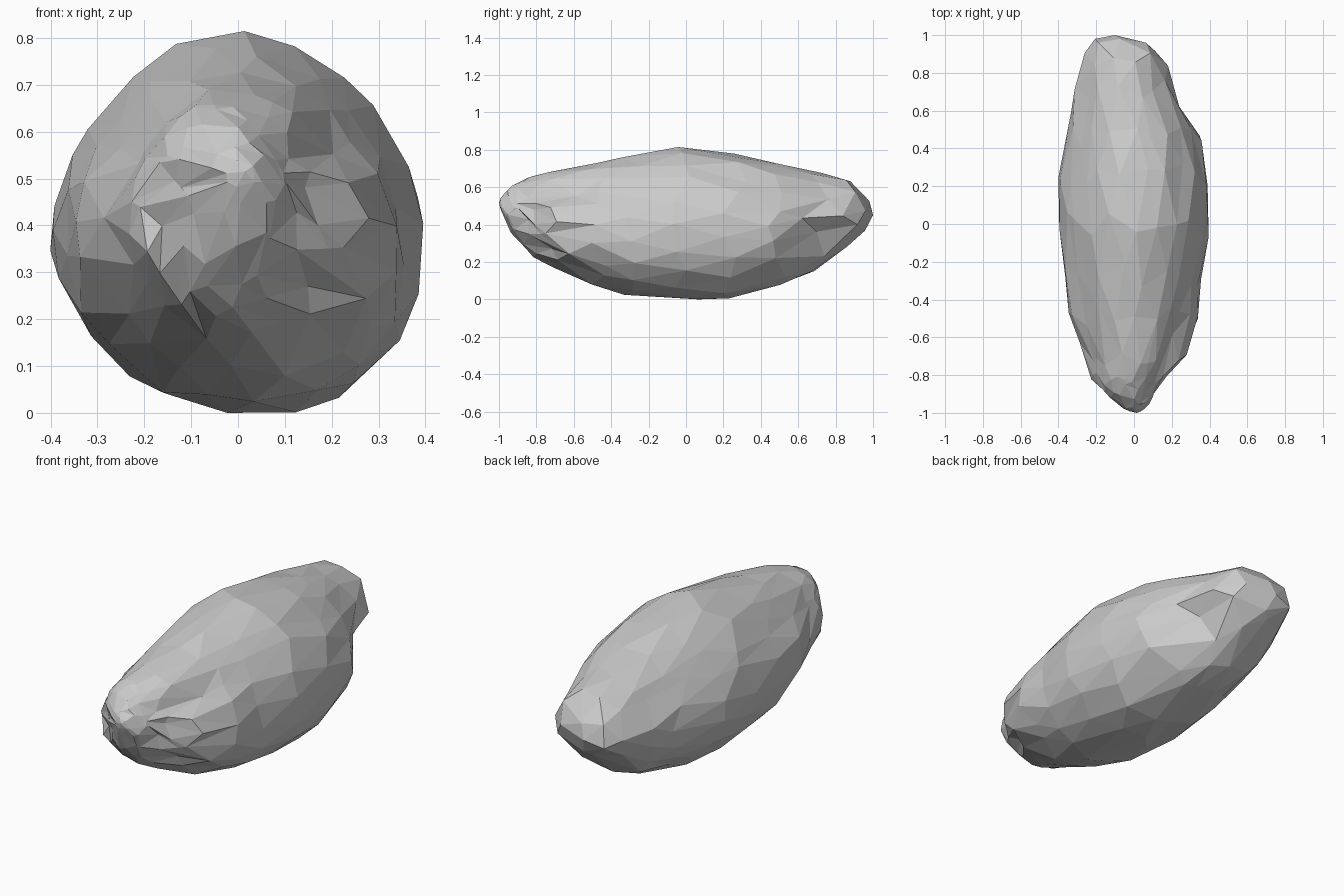
import bpy, bmesh, math, random
from mathutils import Vector, noise

random.seed(7)
cube = bpy.data.objects.get("Cube")
if cube:
    bpy.data.objects.remove(cube, do_unlink=True)

# Outline curves along the length: (y, offset)
LEFT = [(-1, 0), (-.96, -.12), (-.87, -.215), (-.65, -.27), (-.48, -.335), (-.2, -.38),
        (.1, -.4), (.36, -.38), (.6, -.325), (.8, -.3), (.95, -.25), (1, -.2)]
RIGHT = [(-1, .03), (-.96, .08), (-.85, .14), (-.75, .235), (-.68, .285), (-.53, .345), (-.33, .34),
         (-.2, .39), (.2, .395), (.47, .345), (.56, .285), (.7, .215), (.88, .185), (1, 0)]
TOP = [(-1, .53), (-.94, .605), (-.8, .665), (-.55, .72), (-.35, .75), (-.05, .81),
       (.13, .8), (.4, .745), (.7, .68), (.94, .62), (1, .48)]
BASE = [(-1, .5), (-.94, .36), (-.8, .21), (-.5, .09), (-.25, .02), (-.1, 0), (.14, 0),
        (.3, .03), (.42, .07), (.58, .1), (.76, .19), (.98, .39), (1, .42)]

# Cross-section: (angle from the left side in degrees, relative radius)
SECTION = [(-180, 1), (-155, 1.01), (-140, .97), (-127, .99), (-96, 1), (-65, 1.06), (-33, 1.07),
           (-5, 1), (25, .95), (40, .94), (54, .96), (81, 1), (106, 1.01), (123, .98),
           (139, .91), (155, .95), (169, 1.01), (180, 1)]

# Chipped hollows and ridges: centre, radius, push
DENTS = [((-.15, -.9, .44), .08, (.01, .09, .02)),
         ((-.24, -.85, .37), .06, (0, -.04, 0)),
         ((.08, -.84, .45), .07, (-.01, .06, 0)),
         ((.13, -.76, .26), .08, (-.01, .07, .02)),
         ((.2, -.56, .56), .11, (-.04, .03, -.05)),
         ((.22, .7, .28), .15, (-.07, 0, .04))]


def along(curve, t):
    for (a, p), (b, q) in zip(curve, curve[1:]):
        if t <= b:
            return p + (q - p) * (t - a) / (b - a)
    return curve[-1][1]


def shape(co):
    """Carry a point of the unit sphere onto the rock."""
    if abs(co.z) < .99:
        co = (co + Vector([random.uniform(-.065, .065) for _ in range(3)])).normalized()
    y = co.z
    angle = math.atan2(co.y, co.x)
    l, r, t, b = (along(c, y) for c in (LEFT, RIGHT, TOP, BASE))
    centre = Vector(((l + r) / 2, y, (t + b) / 2))
    if abs(y) > .999:
        return centre
    out = Vector((math.cos(angle), 0, math.sin(angle)))
    size = 1.01 * along(SECTION, math.degrees(angle)) + .05 * noise.noise(co * 4)
    p = centre + Vector((out.x * (r - l), 0, out.z * (t - b))) * size / 2
    for hollow, radius, push in DENTS:
        p += Vector(push) * math.exp(-((p - Vector(hollow)).length / radius) ** 2)
    p.z = max(p.z, 0)
    return p


# Faceted rock body
bm = bmesh.new()
bmesh.ops.create_icosphere(bm, subdivisions=3, radius=1)
# Finer facets on the chipped front end
front = [e for e in bm.edges if all(v.co.z < -.7 for v in e.verts)]
bmesh.ops.subdivide_edges(bm, edges=front, cuts=1, use_grid_fill=True)
bmesh.ops.triangulate(bm, faces=bm.faces)
for v in bm.verts:
    v.co = shape(v.co.normalized())
bmesh.ops.recalc_face_normals(bm, faces=bm.faces)
mesh = bpy.data.meshes.new("rock")
bm.to_mesh(mesh)
bm.free()
rock = bpy.data.objects.new("rock", mesh)
bpy.context.collection.objects.link(rock)

# Stone colour
stone = bpy.data.materials.new("grey stone")
stone.use_nodes = True
grey = (.6, .6, .6, 1)
stone.diffuse_color = grey
bsdf = stone.node_tree.nodes["Principled BSDF"]
bsdf.inputs["Base Color"].default_value = grey
bsdf.inputs["Roughness"].default_value = .9
mesh.materials.append(stone)
